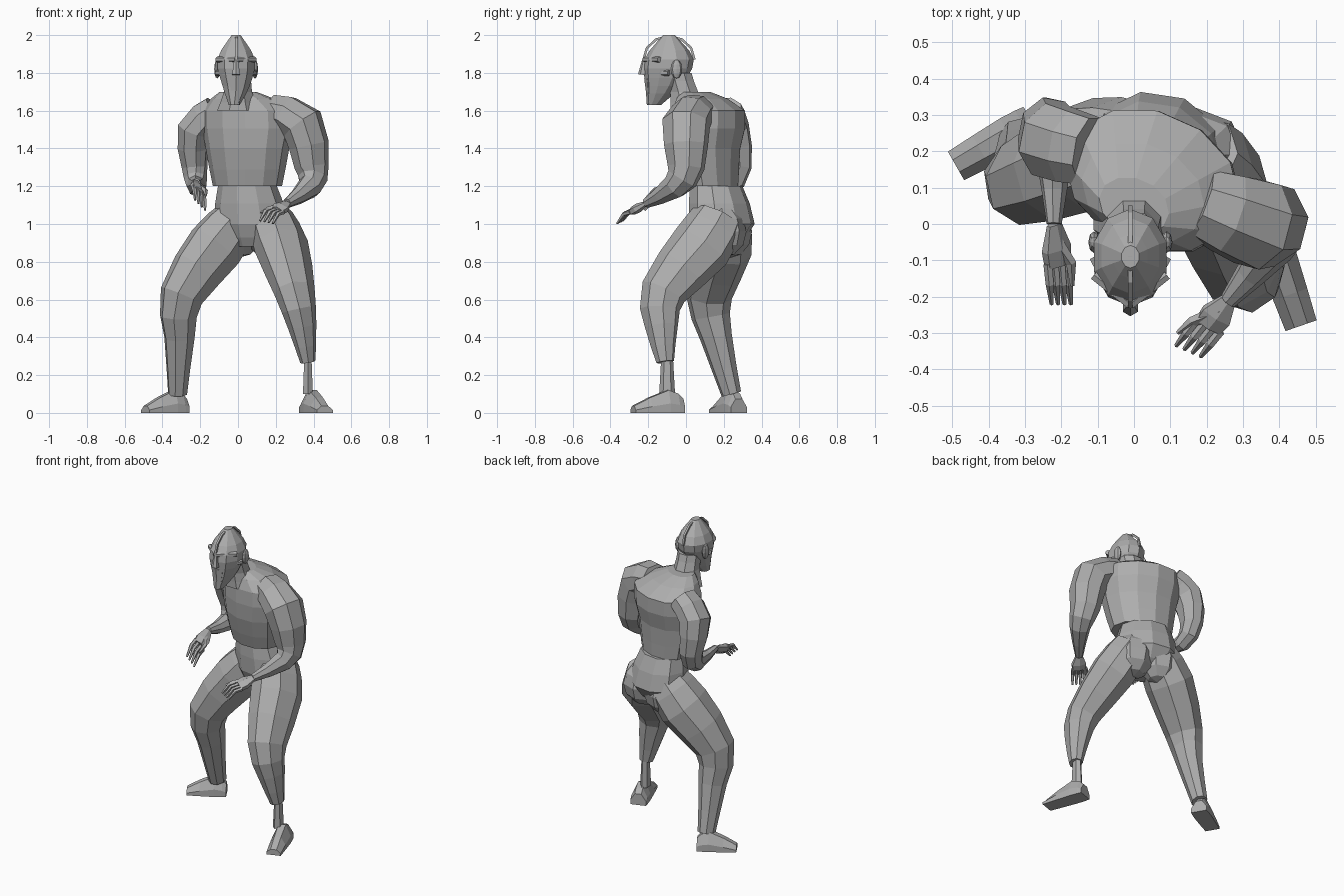
import bpy, bmesh, math
from mathutils import Vector

default_cube = bpy.data.objects.get("Cube")
if default_cube:
    bpy.data.objects.remove(default_cube, do_unlink=True)

grey = bpy.data.materials.new("stone_grey")
grey.use_nodes = True
tone = (0.42, 0.42, 0.42, 1)
grey.diffuse_color = tone
grey.node_tree.nodes["Principled BSDF"].inputs["Base Color"].default_value = tone

ACROSS = Vector((1, 0, 0))
ALONG = Vector((0, 1, 0))
UP = Vector((0, 0, 1))
TWIST = Vector((0.9, -0.4, 0))      # direction of the turned body's left side


def finish(name, bm):
    bmesh.ops.recalc_face_normals(bm, faces=bm.faces)
    mesh = bpy.data.meshes.new(name)
    bm.to_mesh(mesh)
    bm.free()
    mesh.materials.append(grey)
    bpy.context.collection.objects.link(bpy.data.objects.new(name, mesh))


def ring(point, radius):
    return Vector((*point, radius))


def smooth_path(controls, steps):
    """Pass a smooth curve through the controls; radius is the fourth value."""
    controls = [Vector(c) for c in controls]
    path = []
    for i, (start, end) in enumerate(zip(controls, controls[1:])):
        before = controls[max(i - 1, 0)]
        after = controls[min(i + 2, len(controls) - 1)]
        leave, arrive = (end - before) / 2, (after - start) / 2
        for step in range(steps):
            t = step / steps
            ease = t * t * (3 - 2 * t)
            path.append(start.lerp(end, ease) + leave * t * (1 - t) ** 2
                        - arrive * t * t * (1 - t))
    return path + [controls[-1]]


def loft(name, controls, side=ACROSS, axis=None, ratio=1, pad=0, sides=8, steps=2):
    """Skin a faceted tube; ratio and pad set the second radius from the first."""
    path = smooth_path(controls, steps)
    bm = bmesh.new()
    loops = []
    for i, control in enumerate(path):
        ahead = path[min(i + 1, len(path) - 1)].xyz
        heading = (axis or ahead - path[max(i - 1, 0)].xyz).normalized()
        side = (side - heading * side.dot(heading)).normalized()
        other = heading.cross(side)
        radius = control.w
        loop = []
        for k in range(sides):
            angle = math.tau * (k + 0.5) / sides
            spot = (control.xyz + side * radius * math.cos(angle)
                    + other * (radius * ratio + pad) * math.sin(angle))
            spot.z = max(spot.z, 0)
            loop.append(bm.verts.new(spot))
        loops.append(loop)
    for lower, upper in zip(loops, loops[1:]):
        for k in range(sides):
            bm.faces.new((lower[k - 1], lower[k], upper[k], upper[k - 1]))
    bm.faces.new(loops[0])
    bm.faces.new(loops[-1])
    finish(name, bm)


def ball(name, centre, size):
    bm = bmesh.new()
    bmesh.ops.create_uvsphere(bm, u_segments=8, v_segments=6, radius=1)
    bmesh.ops.scale(bm, vec=size, verts=bm.verts)
    bmesh.ops.translate(bm, vec=centre, verts=bm.verts)
    finish(name, bm)


def taper(name, start, end, start_radius, end_radius, **options):
    loft(name, [ring(start, start_radius), ring(end, end_radius)], steps=1, sides=6, **options)


def hand(name, wrist, reach, spread, inward):
    """Flat palm, four bent fingers in a fan, and a hooked thumb."""
    spread = spread.normalized()
    knuckle = wrist + reach / 2 + UP * 0.01
    tip = wrist + reach
    loft(name + "_palm", [ring(wrist, 0.025), ring(wrist.lerp(knuckle, 0.6), 0.05),
                          ring(knuckle, 0.045)], side=spread, ratio=0.5, sides=6, steps=1)
    for finger in range(4):
        offset = spread * (finger - 1.5) * 0.025
        bend = knuckle.lerp(tip, 0.5) + UP * 0.02
        loft(f"{name}_finger_{finger + 1}",
             [ring(knuckle + offset, 0.013), ring(bend + offset, 0.012),
              ring(tip + offset, 0.006)], side=spread, sides=5, steps=1)
    root = wrist.lerp(knuckle, 0.4)
    end = tip + inward * 0.03 + (ALONG + UP) * 0.05
    bend = root.lerp(end, 0.5) + inward * 0.02
    loft(name + "_thumb", [ring(root, 0.02), ring(bend, 0.015), ring(end, 0.006)],
         side=spread, sides=5, steps=1)


def foot(name, heel, toe):
    """Flat-soled foot that rises at the ankle and thins to the toe."""
    loft(name, [ring(heel, 0.08), ring(heel.lerp(toe, 0.3), 0.13), ring(toe, 0.04)],
         side=UP, axis=toe - heel, ratio=0.1, pad=0.045)


# Torso
loft("pelvis_and_waist", [(0.06, 0.17, 0.88, 0.1), (0.07, 0.19, 1, 0.2), (0.05, 0.16, 1.2, 0.16)],
     side=TWIST, axis=UP, ratio=0.85, sides=10)
loft("chest", [(0.05, 0.13, 1.2, 0.19), (0.05, 0.11, 1.4, 0.23), (0.05, 0.12, 1.6, 0.25),
               (0, 0.05, 1.7, 0.1)], side=TWIST, axis=UP, ratio=0.75, sides=12)
ball("left_buttock", (0.17, 0.19, 0.96), (0.14, 0.13, 0.14))
ball("right_buttock", (0, 0.23, 0.96), (0.13, 0.12, 0.14))

# Neck and head
loft("neck", [(0, 0.03, 1.6, 0.12), (0, -0.01, 1.7, 0.08), (0, -0.04, 1.8, 0.075)], axis=UP)
skull = Vector((-0.01, -0.09, 1.87))
loft("head", [(-0.02, -0.17, 1.63, 0.03), (-0.01, -0.12, 1.73, 0.075), ring(skull, 0.105),
              ring(skull + UP * 0.13, 0.025)], axis=UP, ratio=1.25, sides=10, steps=3)
bridge = skull - ALONG * 0.13
taper("nose", bridge, bridge - UP * 0.08 - ALONG * 0.01, 0.012, 0.024)
taper("chin_beard", bridge - UP * 0.1 + ALONG * 0.03, bridge - UP * 0.24 + ALONG * 0.03,
      0.045, 0.018, ratio=0.7)
arc = [math.pi * k / 6 for k in range(7)]
loft("crest", [ring(skull + UP * 0.124 * math.sin(a) - ALONG * 0.135 * math.cos(a), 0.009)
               for a in arc], sides=4, steps=1)
for label, outward in (("left", ACROSS), ("right", -ACROSS)):
    temple = skull + outward * 0.1 - ALONG * 0.05
    taper(label + "_brow", bridge, temple, 0.016, 0.016)
    taper(label + "_cheek", bridge + outward * 0.04 + ALONG * 0.03 - UP * 0.07,
          temple + ALONG * 0.05 - UP * 0.07, 0.022, 0.016)
    ball(label + "_ear", skull + outward * 0.1 + ALONG * 0.04 - UP * 0.05, (0.016, 0.03, 0.05))

# Arms from shoulder through elbow to wrist
left_wrist = Vector((0.26, -0.21, 1.11))
right_wrist = Vector((-0.22, 0, 1.22))
loft("left_arm", [(0.18, 0.06, 1.6, 0.1), (0.34, 0, 1.53, 0.13), (0.39, 0, 1.3, 0.1),
                  (0.38, -0.06, 1.2, 0.07), ring(left_wrist, 0.027)], side=ALONG, ratio=0.9)
loft("right_arm", [(-0.12, 0.2, 1.6, 0.1), (-0.23, 0.23, 1.5, 0.11), (-0.23, 0.27, 1.3, 0.08),
                   (-0.22, 0.2, 1.2, 0.06), ring(right_wrist, 0.024)], side=ALONG, ratio=0.85)
hand("left_hand", left_wrist, Vector((-0.11, -0.14, -0.1)), TWIST - UP * 0.2, -ACROSS)
hand("right_hand", right_wrist, Vector((0.02, -0.22, -0.12)), UP - ACROSS, ACROSS)

# Legs from hip through knee to ankle
loft("left_leg", [(0.17, 0.17, 1.03, 0.12), (0.23, 0.08, 0.88, 0.14), (0.3, -0.12, 0.64, 0.105),
                  (0.34, -0.13, 0.46, 0.075), (0.37, -0.11, 0.27, 0.04)],
     side=TWIST, ratio=1.2)
left_ankle = Vector((0.37, -0.1, 0.1))
taper("left_ankle", left_ankle + UP * 0.2, left_ankle, 0.022, 0.03, ratio=1.4)
loft("right_leg", [(0, 0.21, 1.03, 0.12), (-0.12, 0.19, 0.88, 0.15), (-0.3, 0.12, 0.62, 0.115),
                   (-0.31, 0.16, 0.4, 0.08), (-0.32, 0.24, 0.1, 0.05)], side=TWIST, ratio=1.1)
foot("left_foot", Vector((0.37, -0.02, 0)), Vector((0.46, -0.28, 0)))
foot("right_foot", Vector((-0.28, 0.28, 0)), Vector((-0.49, 0.16, 0)))
